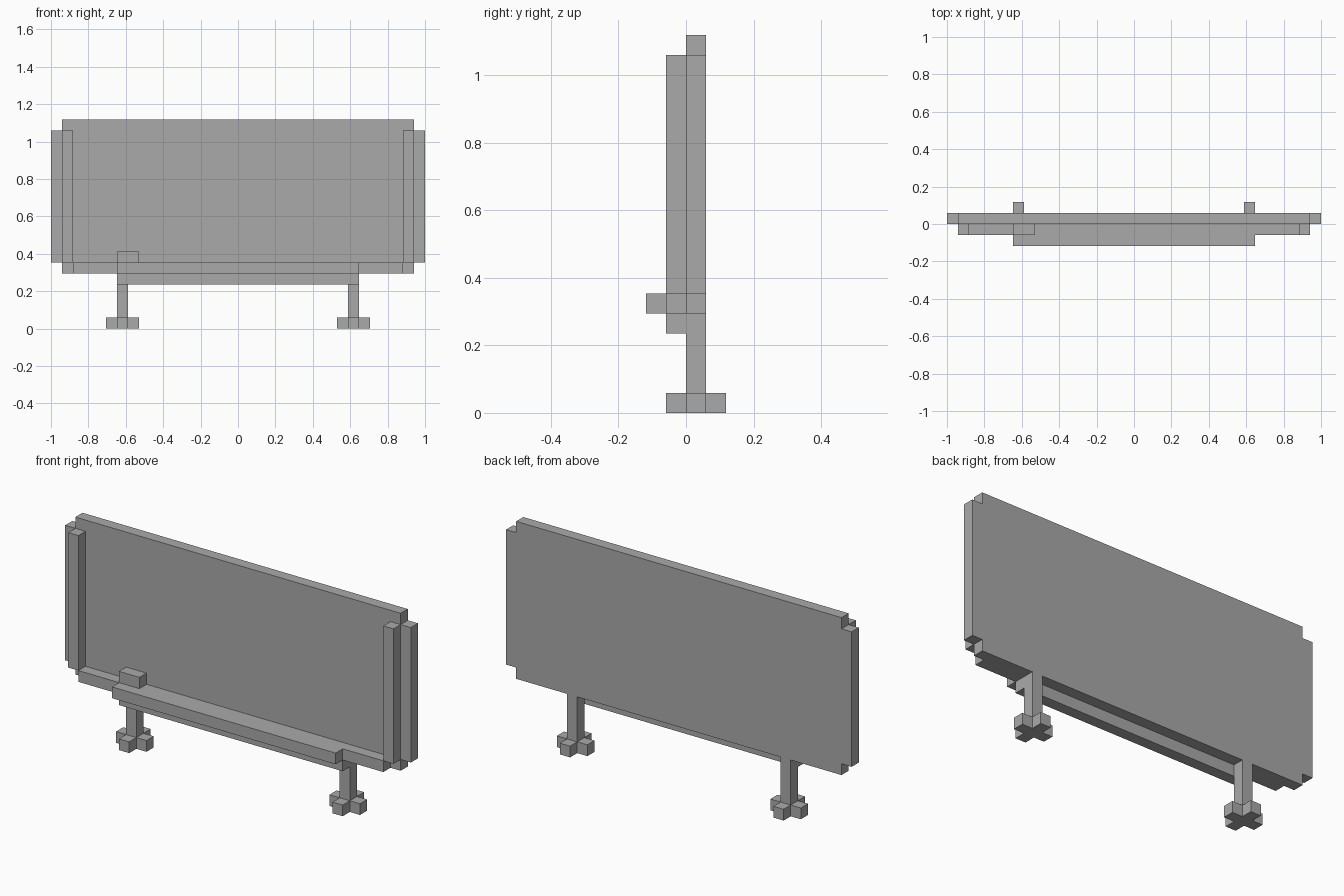
import bpy
import bmesh
from mathutils import Vector

U = 1 / 17  # block size: the whole board is 34 blocks wide

cube = bpy.data.objects.get("Cube")
if cube:
    bpy.data.objects.remove(cube, do_unlink=True)

grey = bpy.data.materials.new("plain_grey")
grey.use_nodes = True
colour = (0.4, 0.4, 0.4, 1)
grey.diffuse_color = colour
grey.node_tree.nodes["Principled BSDF"].inputs["Base Color"].default_value = colour


def finish(name, bm):
    bmesh.ops.recalc_face_normals(bm, faces=bm.faces)
    mesh = bpy.data.meshes.new(name)
    bm.to_mesh(mesh)
    bm.free()
    mesh.materials.append(grey)
    obj = bpy.data.objects.new(name, mesh)
    bpy.context.collection.objects.link(obj)


def box(name, x, y, z):
    """Box between (low, high) block coordinates on each axis."""
    bm = bmesh.new()
    bmesh.ops.create_cube(bm, size=1)
    for v in bm.verts:
        v.co = Vector([(a + b) / 2 + (b - a) * c
                       for (a, b), c in zip((x, y, z), v.co)]) * U
    finish(name, bm)


def notched(name, centre, half_a, half_b, axis_a, axis_b, push, notch=1):
    """Rectangle with a square notch at each corner, extruded along push."""
    a, b, n = half_a, half_b, notch
    quarter = [(a, b - n), (a - n, b - n), (a - n, b)]
    outline = []
    for sx, sy in ((1, 1), (-1, 1), (-1, -1), (1, -1)):
        corner = [(sx * p, sy * q) for p, q in quarter]
        outline += corner if sx * sy > 0 else corner[::-1]
    bm = bmesh.new()
    verts = [bm.verts.new((Vector(centre) + Vector(axis_a) * p + Vector(axis_b) * q) * U)
             for p, q in outline]
    face = bm.faces.new(verts)
    new = bmesh.ops.extrude_face_region(bm, geom=[face])["geom"]
    bmesh.ops.translate(bm, vec=Vector(push) * U,
                        verts=[g for g in new if isinstance(g, bmesh.types.BMVert)])
    finish(name, bm)


X, Y, Z = (1, 0, 0), (0, 1, 0), (0, 0, 1)

# Main board with stepped corners
notched("board_panel", (0, 0, 12), 17, 7, X, Z, Y)

# Frame strips, tray and eraser on the front
box("bottom_rail", (-15, 15), (-1, 0), (5, 6))
box("tray_support", (-11, 11), (-1, 0), (4, 5))
box("tray_lip", (-11, 11), (-2, -1), (5, 6))
box("eraser", (-11, -9), (-1, 0), (6, 7))

# Side strips, legs and cross-shaped feet
for side, s in (("left", 1), ("right", -1)):
    box(f"{side}_side_strip", sorted((15 * s, 16 * s)), (-1, 0), (6, 18))
    box(f"{side}_leg", sorted((10 * s, 11 * s)), (0, 1), (1, 5))
    notched(f"{side}_foot", (10.5 * s, 0.5, 0), 1.5, 1.5, X, Y, Z)
